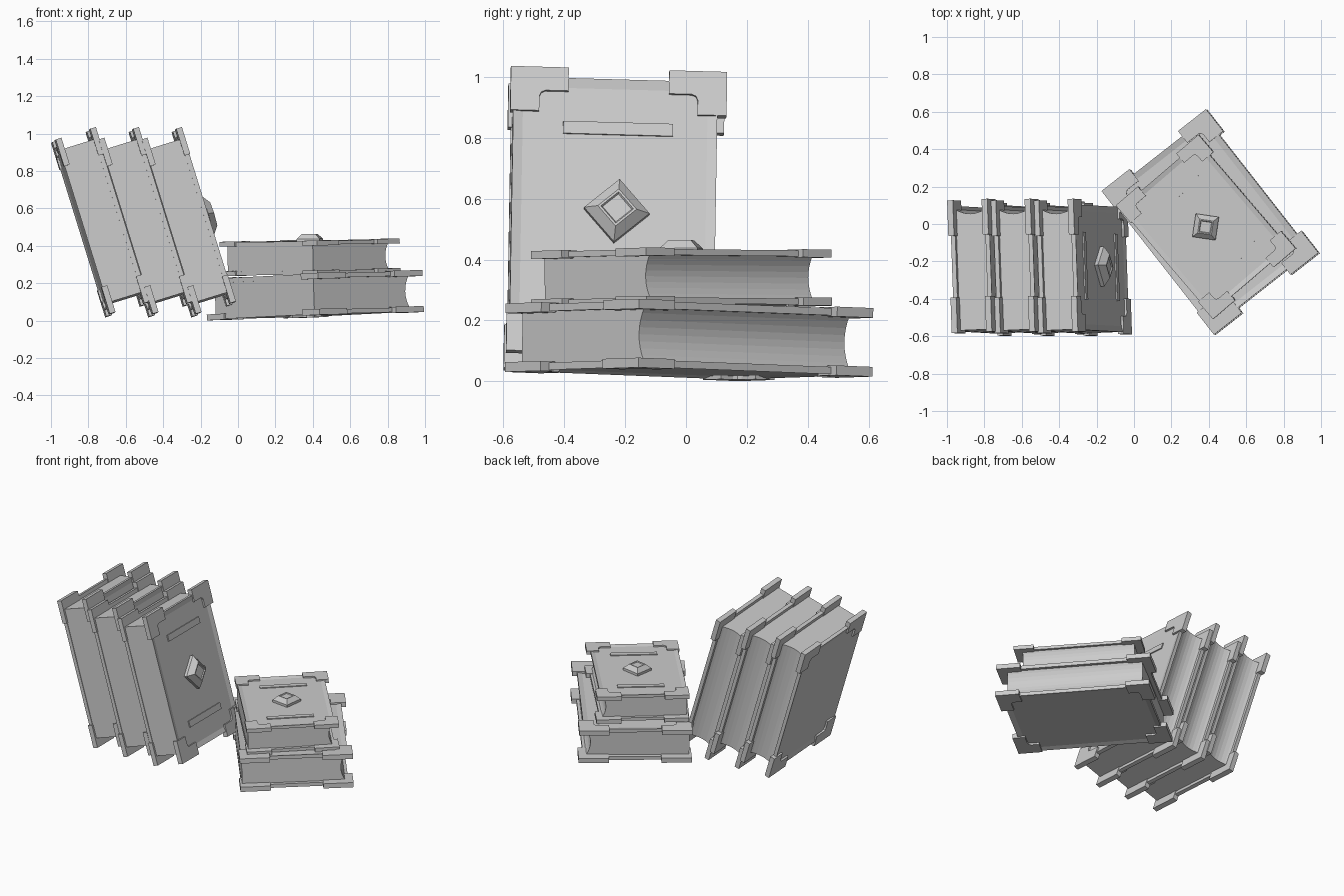
import bpy, bmesh, math
from mathutils import Vector, Matrix

cube = bpy.data.objects.get("Cube")
if cube:
    bpy.data.objects.remove(cube, do_unlink=True)

grey = bpy.data.materials.new("light_grey")
grey.use_nodes = True
GREY = (0.6, 0.6, 0.6, 1)
grey.diffuse_color = GREY
grey.node_tree.nodes["Principled BSDF"].inputs["Base Color"].default_value = GREY

# Book size: width (spine to fore edge), height, thickness
W, H, T = 0.71, 0.976, 0.225
HW, HH, HT = W / 2, H / 2, T / 2


def prism(bm, points, z0, z1):
    """Extrude a flat outline from z0 to z1 and return the end cap."""
    face = bm.faces.new([bm.verts.new((x, y, z0)) for x, y in points])
    out = bmesh.ops.extrude_face_region(bm, geom=[face])["geom"]
    for v in out:
        if isinstance(v, bmesh.types.BMVert):
            v.co.z = z1
    return next(f for f in out if isinstance(f, bmesh.types.BMFace))


def rect(x0, x1, y0, y1):
    return [(x0, y0), (x1, y0), (x1, y1), (x0, y1)]


def finish(bm, name, matrix):
    bmesh.ops.recalc_face_normals(bm, faces=bm.faces)
    mesh = bpy.data.meshes.new(name)
    bm.to_mesh(mesh)
    bm.free()
    mesh.materials.append(grey)
    obj = bpy.data.objects.new(name, mesh)
    obj.matrix_world = matrix
    bpy.context.collection.objects.link(obj)


def add_pages(name, m):
    # Block with flat spine and hollow fore edge, drawn as a width/thickness section
    half = HT - 0.02
    section = [(-HW + 0.014, half), (-HW + 0.014, -half)]
    for i in range(9):
        t = i / 4 - 1
        section.append((HW - 0.045 - 0.03 * (1 - t * t), t * half))
    bm = bmesh.new()
    prism(bm, section, -HH + 0.06, HH - 0.06)
    turn = Matrix(((1, 0, 0, 0), (0, 0, 1, 0), (0, 1, 0, 0), (0, 0, 0, 1)))
    bmesh.ops.transform(bm, matrix=turn, verts=bm.verts)
    finish(bm, name + "_pages", m)


def add_cover(name, m, side):
    # Board with a sunken middle panel
    bm = bmesh.new()
    board = rect(-HW + 0.01, HW - 0.03, -HH + 0.035, HH - 0.035)
    top = prism(bm, board, side * (HT - 0.028), side * (HT - 0.004))
    bmesh.ops.inset_individual(bm, faces=[top], thickness=0.045)
    for v in top.verts:
        v.co.z -= side * 0.008
    finish(bm, name + "_board", m)

    # L-shaped corner guards
    bm = bmesh.new()
    guard = [(0, 0), (0.19, 0), (0.19, 0.08), (0.115, 0.08), (0.101, 0.086),
             (0.095, 0.1), (0.095, 0.15), (0, 0.15)]
    for sx in (-1, 1):
        for sy in (-1, 1):
            pts = [(sx * (HW - x), sy * (HH - y)) for x, y in guard]
            prism(bm, pts, side * (HT - 0.032), side * HT)
    finish(bm, name + "_corner_guards", m)


def add_ornament(name, m):
    # Two raised bars and a stepped diamond stud on the front cover
    bm = bmesh.new()
    for y in (-0.285, 0.285):
        prism(bm, rect(-0.18, 0.18, y - 0.021, y + 0.021), HT - 0.015, HT - 0.005)
    finish(bm, name + "_bars", m)

    bm = bmesh.new()
    rings = []
    for r, z in ((0.108, -0.013), (0.108, 0.008), (0.064, 0.04), (0.054, 0.04), (0.048, 0.034)):
        a = math.radians(-4)
        rings.append([bm.verts.new((r * math.cos(a + k * math.pi / 2),
                                    r * math.sin(a + k * math.pi / 2), HT + z)) for k in range(4)])
    for low, high in zip(rings, rings[1:]):
        for k in range(4):
            n = (k + 1) % 4
            bm.faces.new((low[k], low[n], high[n], high[k]))
    bm.faces.new(rings[-1])
    bm.faces.new(rings[0][::-1])
    finish(bm, name + "_diamond_stud", m)


def add_book(name, center, across, up, scale=1):
    u = Vector(across).normalized()
    w = u.cross(Vector(up)).normalized()
    v = w.cross(u)
    m = Matrix((u, v, w)).transposed().to_4x4()
    m = Matrix.Translation(center) @ m @ Matrix.Scale(scale, 4)
    add_pages(name, m)
    add_cover(name + "_front", m, 1)
    add_cover(name + "_back", m, -1)
    add_ornament(name, m)


# Three leaning books
for i in range(3):
    add_book(f"leaning_book_{i + 1}", (-0.735 + 0.23 * i, -0.232, 0.526),
             (-0.035, 1, -0.028), (-0.297, 0.028, 0.955))

# Two lying books, the upper one smaller
add_book("lower_book", (0.41, 0.01, 0.136), (0.787, 0.617, 0.021), (-0.617, 0.787, -0.031))
add_book("upper_book", (0.385, -0.015, 0.338), (0.76, 0.65, 0.02), (-0.65, 0.76, -0.008), 0.82)
